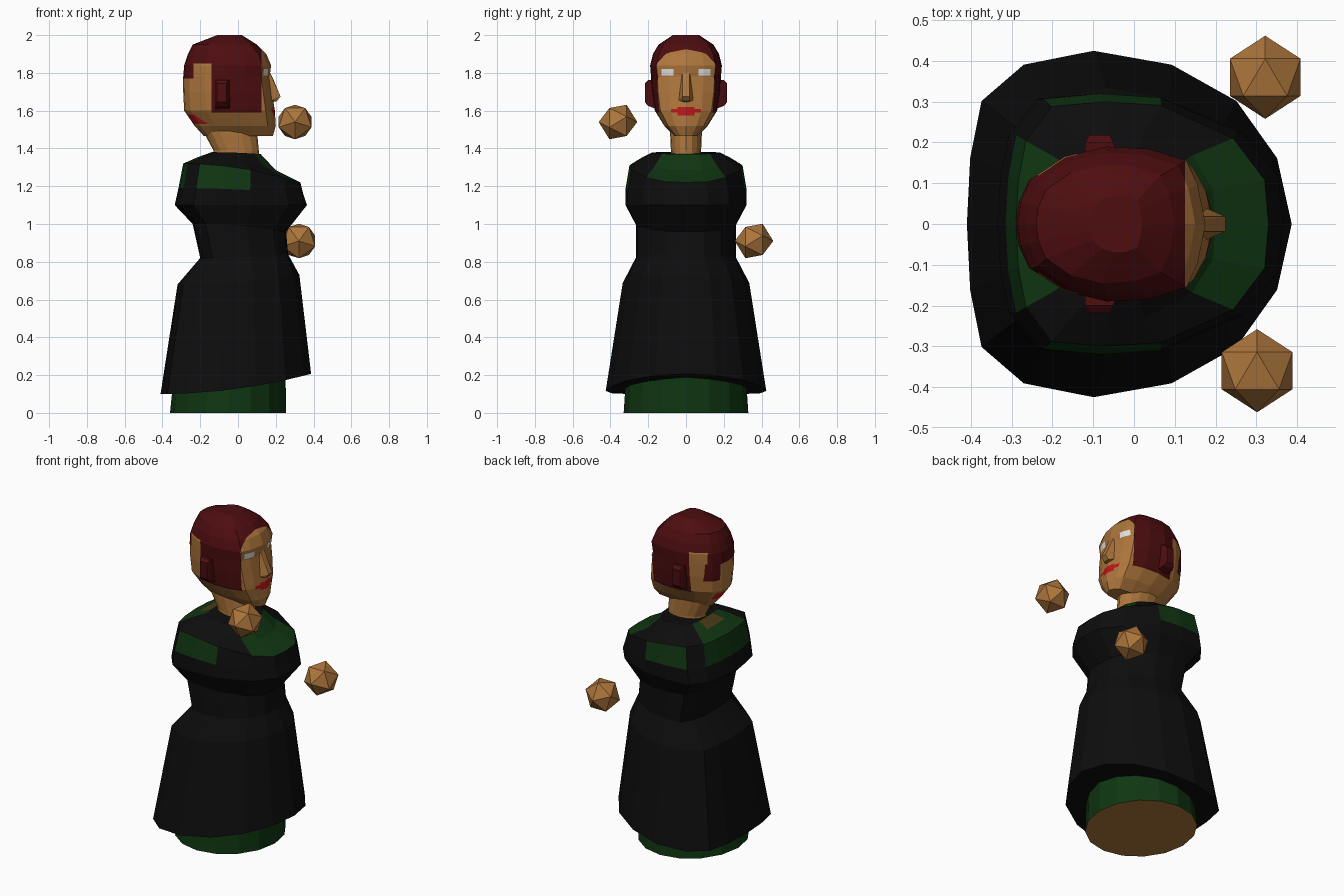
import bpy, bmesh, math
from mathutils import Matrix, Vector

if "Cube" in bpy.data.objects:
    bpy.data.objects.remove(bpy.data.objects["Cube"])

# flat colours (linear)
COLOURS = {
    "skin": (0.42, 0.18, 0.045), "black_cloth": (0.004, 0.004, 0.004),
    "green_cloth": (0.005, 0.037, 0.006), "dark_red_hair": (0.075, 0.004, 0.005),
    "lip_red": (0.5, 0.008, 0.01), "eye_white": (0.8, 0.8, 0.82),
    "olive": (0.07, 0.045, 0.008),
}
MATS = {}
for key, rgb in COLOURS.items():
    MATS[key] = bpy.data.materials.new(key)
    MATS[key].diffuse_color = (*rgb, 1)
ORDER = list(COLOURS)
IDX = {k: i for i, k in enumerate(ORDER)}


def finish(name, bm):
    bmesh.ops.recalc_face_normals(bm, faces=bm.faces)
    me = bpy.data.meshes.new(name)
    bm.to_mesh(me)
    bm.free()
    for k in ORDER:
        me.materials.append(MATS[k])
    ob = bpy.data.objects.new(name, me)
    bpy.context.collection.objects.link(ob)
    return ob


def ring(half, xb, xf, y, zb, zf):
    """Closed ring from a half outline; height rises from back to front."""
    full = half + [(u, -v) for u, v in half[-2:0:-1]]
    return [((xb + xf) / 2 + u * (xf - xb) / 2, v * y,
             zb + (zf - zb) * ((u + 1) / 2) ** 2) for u, v in full]


def loft(rings, colour):
    """Skin the rings; colour(band, column) names each face's colour."""
    bm = bmesh.new()
    vs = [[bm.verts.new(p) for p in r] for r in rings]
    n = len(vs[0])
    for b in range(len(vs) - 1):
        for i in range(n):
            j = (i + 1) % n
            f = bm.faces.new((vs[b][i], vs[b][j], vs[b + 1][j], vs[b + 1][i]))
            f.material_index = IDX[colour(b, min(i, n - 1 - i))]
    for b, r in ((-1, vs[0][::-1]), (len(vs), vs[-1])):
        bm.faces.new(r).material_index = IDX[colour(b, 0)]
    return bm


def paint(bm, colour, x=(-9, 9), y=(-9, 9), z=(-9, 9)):
    """Cut the faces along a box and colour those inside it."""
    lims = (x, y, z)

    def touching():
        out = []
        for f in bm.faces:
            if all(max(v.co[a] for v in f.verts) > lims[a][0] and
                   min(v.co[a] for v in f.verts) < lims[a][1] for a in range(3)):
                out.append(f)
        return out
    for a in range(3):
        for lim in lims[a]:
            if abs(lim) < 5:
                fs = touching()
                geom = list({e for f in fs for e in f.edges} |
                            {v for f in fs for v in f.verts}) + fs
                no = Vector((0, 0, 0))
                no[a] = 1
                bmesh.ops.bisect_plane(bm, geom=geom, dist=1e-5,
                                       plane_co=no * lim, plane_no=no)
    for f in bm.faces:
        c = f.calc_center_median()
        if all(lims[a][0] < c[a] < lims[a][1] for a in range(3)):
            f.material_index = IDX[colour]


CIRCLE = [(math.cos(math.pi * i / 8), math.sin(math.pi * i / 8)) for i in range(9)]
SKIRT = [(1, 0), (.91, .38), (.66, .71), (.26, .92), (-.22, 1),
         (-.65, .92), (-.91, .71), (-.98, .38), (-1, 0)]
BUST = [(1, 0), (.97, .36), (.72, .7), (.15, .97), (-.3, 1),
        (-.72, .96), (-.92, .68), (-.98, .36), (-1, 0)]
HEAD = [(1, 0), (.97, .2), (.92, .5), (.8, .82), (.4, .97), (-.05, 1),
        (-.5, .87), (-.86, .58), (-.97, .28), (-1, 0)]

# underskirt with skin-coloured underside
bm = loft([ring(CIRCLE, -.36, .255, .33, 0, 0), ring(CIRCLE, -.33, .25, .31, .3, .3)],
          lambda b, c: "skin" if b == -1 else "green_cloth")
finish("underskirt", bm)


# coat: skirt, waist, chest and shoulders with green panels
def coat_colour(b, c):
    if b == 5 and (c in (3, 4) or c >= 6):
        return "green_cloth"
    if b in (6, 7) and c <= 1:
        return "green_cloth"
    if b in (6, 7) and c >= 6:
        return "olive" if b == 7 and c == 7 else "green_cloth"
    return "green_cloth" if b == 8 else "black_cloth"


bm = loft([
    ring(SKIRT, -.41, .387, .425, .10, .207),
    ring(SKIRT, -.32, .325, .335, .68, .73),
    ring(BUST, -.20, .265, .265, .82, .84),
    ring(BUST, -.24, .255, .265, 1.0, .96),
    ring(BUST, -.335, .365, .32, 1.1, 1.1),
    ring(BUST, -.315, .345, .32, 1.19, 1.16),
    ring(BUST, -.29, .33, .30, 1.32, 1.22),
    ring(BUST, -.21, .20, .24, 1.355, 1.285),
    ring(BUST, -.14, .12, .18, 1.38, 1.37)], coat_colour)
finish("coat", bm)

# neck
bm = loft([ring(CIRCLE, -.13, .11, .08, 1.34, 1.34),
           ring(CIRCLE, -.13, .11, .08, 1.39, 1.39),
           ring(CIRCLE, -.19, .10, .085, 1.50, 1.50)], lambda b, c: "skin")
finish("neck", bm)

# head with hair, eyes and mouth cut into the surface
profile = [(-.18, .185, .06, 1.465), (-.23, .20, .115, 1.52), (-.285, .195, .165, 1.60),
           (-.29, .18, .18, 1.70), (-.29, .168, .185, 1.78), (-.285, .175, .19, 1.84),
           (-.265, .15, .175, 1.90), (-.24, .10, .145, 1.95), (-.11, .02, .07, 2.0)]
bm = loft([ring(HEAD, xb, xf, y, z, z) for xb, xf, y, z in profile], lambda b, c: "skin")
paint(bm, "dark_red_hair", x=(-9, .125), z=(1.59, 9))
paint(bm, "dark_red_hair", z=(1.94, 9))
paint(bm, "skin", x=(-9, -.14), z=(-9, 1.77))
for ys in ((-9, -.09), (.09, 9)):
    paint(bm, "skin", x=(-.235, -.14), y=ys, z=(1.76, 1.85))
paint(bm, "dark_red_hair", x=(-9, -.2), y=(.06, .13), z=(1.67, 1.78))
paint(bm, "lip_red", x=(-9, -.15), y=(-.09, .06), z=(1.53, 1.58))
paint(bm, "lip_red", x=(.1, 9), y=(-.08, .08), z=(1.59, 1.61))
paint(bm, "lip_red", x=(.1, 9), y=(-.045, .045), z=(1.575, 1.62))
for s in (-1, 1):
    paint(bm, "eye_white", x=(.1, 9), y=tuple(sorted((s * .065, s * .13))), z=(1.787, 1.82))
finish("head", bm)

# nose wedge
bm = bmesh.new()
pts = [(.16, -.018, 1.82), (.16, .018, 1.82), (.19, -.012, 1.76), (.19, .012, 1.76),
       (.225, -.018, 1.675), (.225, .018, 1.675), (.205, -.02, 1.65), (.205, .02, 1.65),
       (.17, -.042, 1.655), (.17, .042, 1.655), (.15, 0, 1.64)]
for p in pts:
    bm.verts.new(p)
bmesh.ops.convex_hull(bm, input=bm.verts[:])
finish("nose", bm)

# ears
for s, name in ((-1, "ear_right"), (1, "ear_left")):
    bm = bmesh.new()
    for y, x0, x1, z0, z1 in ((.16, -.12, -.04, 1.61, 1.76), (.2, -.12, -.05, 1.625, 1.762),
                              (.218, -.11, -.06, 1.645, 1.745)):
        for x in (x0, x1):
            for z in (z0, z1):
                bm.verts.new((x, s * y, z))
    bmesh.ops.convex_hull(bm, input=bm.verts[:])
    for f in bm.faces:
        f.material_index = IDX["dark_red_hair"]
    finish(name, bm)

# floating ball hands, poles along y
TURN = Matrix(((0, 1, 0, 0), (0, 0, 1, 0), (1, 0, 0, 0), (0, 0, 0, 1)))
for name, pos in (("hand_left", (.322, .36, .91)), ("hand_right", (.302, -.36, 1.54))):
    bm = bmesh.new()
    bmesh.ops.create_icosphere(bm, subdivisions=1, radius=.102,
                               matrix=Matrix.Translation(pos) @ TURN)
    finish(name, bm)

for m in bpy.data.materials:
    if m.users and not m.is_grease_pencil:
        m.use_nodes = True
        m.node_tree.nodes["Principled BSDF"].inputs["Base Color"].default_value = m.diffuse_color
